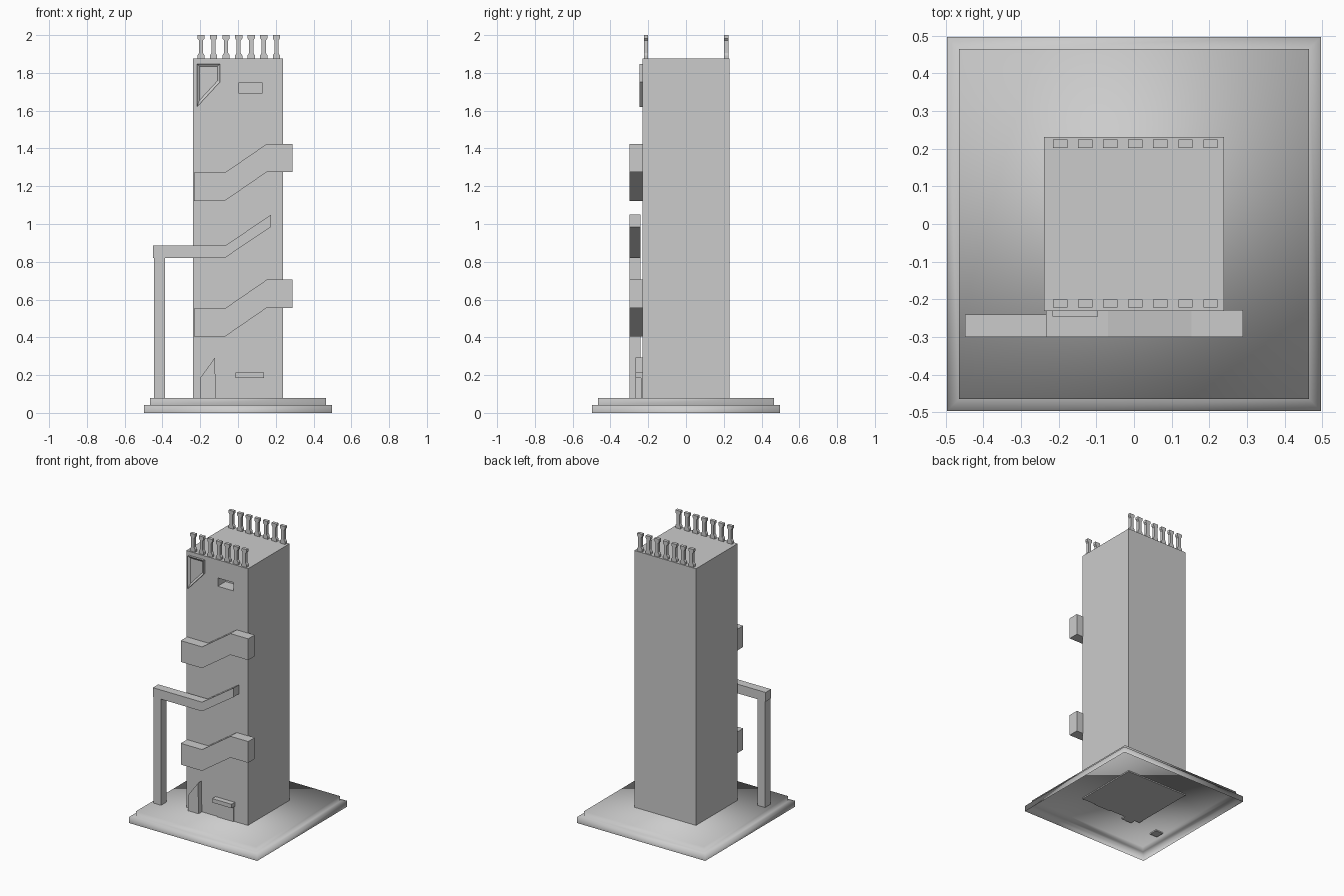
import bpy, bmesh

if "Cube" in bpy.data.objects:
    bpy.data.objects.remove(bpy.data.objects["Cube"])


def finish(name, bm):
    bmesh.ops.recalc_face_normals(bm, faces=bm.faces[:])
    mesh = bpy.data.meshes.new(name)
    bm.to_mesh(mesh)
    bm.free()
    obj = bpy.data.objects.new(name, mesh)
    bpy.context.collection.objects.link(obj)
    return obj


def prism(name, pts, y0, y1, inset=0.0, recess=0.0):
    """Extrude an (x, z) profile from y0 (front) to y1, optionally recessing the front."""
    bm = bmesh.new()
    front = bm.faces.new([bm.verts.new((x, y0, z)) for x, z in pts])
    out = bmesh.ops.extrude_face_region(bm, geom=[front], use_keep_orig=True)
    for v in out["geom"]:
        if isinstance(v, bmesh.types.BMVert):
            v.co.y = y1
    bmesh.ops.recalc_face_normals(bm, faces=bm.faces[:])
    if inset:
        bmesh.ops.inset_region(bm, faces=[front], thickness=inset, use_even_offset=True)
        for v in front.verts:
            v.co.y += recess
    return finish(name, bm)


def box(name, x0, x1, y0, y1, z0, z1):
    return prism(name, [(x0, z0), (x1, z0), (x1, z1), (x0, z1)], y0, y1)


# Stepped base plate, a shell open underneath
bm = bmesh.new()
rings = []
for h, z in [(0.497, 0), (0.497, 0.041), (0.465, 0.041), (0.465, 0.078)]:
    rings.append([bm.verts.new((sx * h, sy * h, z))
                  for sx, sy in [(-1, -1), (1, -1), (1, 1), (-1, 1)]])
for a, b in zip(rings, rings[1:]):
    for i in range(4):
        j = (i + 1) % 4
        bm.faces.new([a[i], a[j], b[j], b[i]])
bm.faces.new(rings[-1])
base = finish("base_plate", bm)
for p in base.data.polygons:
    p.use_smooth = True

# Tower with a recessed window
tower = box("tower", -0.239, 0.239, -0.231, 0.231, 0.07, 1.875)
cutter = box("window_cutter", 0.005, 0.127, -0.3, -0.145, 1.69, 1.748)
cutter.hide_render = True
cutter.hide_set(True)
cut = tower.modifiers.new("window", 'BOOLEAN')
cut.operation = 'DIFFERENCE'
cut.solver = 'EXACT'
cut.object = cutter

# Roof posts along the front and back edges
half = [(0.019, 1.873), (0.019, 1.893), (0.011, 1.905), (0.011, 1.972), (0.019, 1.982), (0.019, 2.0)]
for row, y in (("front", -0.211), ("back", 0.213)):
    for i in range(7):
        cx = -0.196 + i * 0.0665
        pts = [(cx + x, z) for x, z in half] + [(cx - x, z) for x, z in reversed(half)]
        prism(f"roof_post_{row}_{i}", pts, y - 0.011, y + 0.011)


def bent_band(name, xs, z_low, rise, height, y0, y1):
    zs = [z_low, z_low, z_low + rise, z_low + rise][:len(xs)]
    lower = list(zip(xs, zs))
    prism(name, lower + [(x, z + height) for x, z in reversed(lower)], y0, y1)


# Wide stair balconies
for name, z in (("lower_balcony", 0.404), ("upper_balcony", 1.123)):
    bent_band(name, [-0.233, -0.069, 0.152, 0.289], z, 0.152, 0.149, -0.30, -0.228)

# Slim ramp and the pillar carrying it
bent_band("ramp", [-0.449, -0.069, 0.175], 0.821, 0.164, 0.064, -0.30, -0.24)
box("ramp_pillar", -0.444, -0.386, -0.30, -0.24, 0.07, 0.825)

# Framed panel near the top
prism("framed_panel", [(-0.217, 1.62), (-0.095, 1.752), (-0.095, 1.848), (-0.217, 1.848)],
      -0.246, -0.228, inset=0.014, recess=0.01)

# Door, lintel and buttress
box("door", 0.003, 0.132, -0.238, -0.228, 0.07, 0.188)
box("lintel", -0.012, 0.138, -0.268, -0.228, 0.185, 0.213)
prism("buttress", [(-0.2, 0.07), (-0.118, 0.07), (-0.122, 0.293), (-0.2, 0.185)], -0.268, -0.228)
